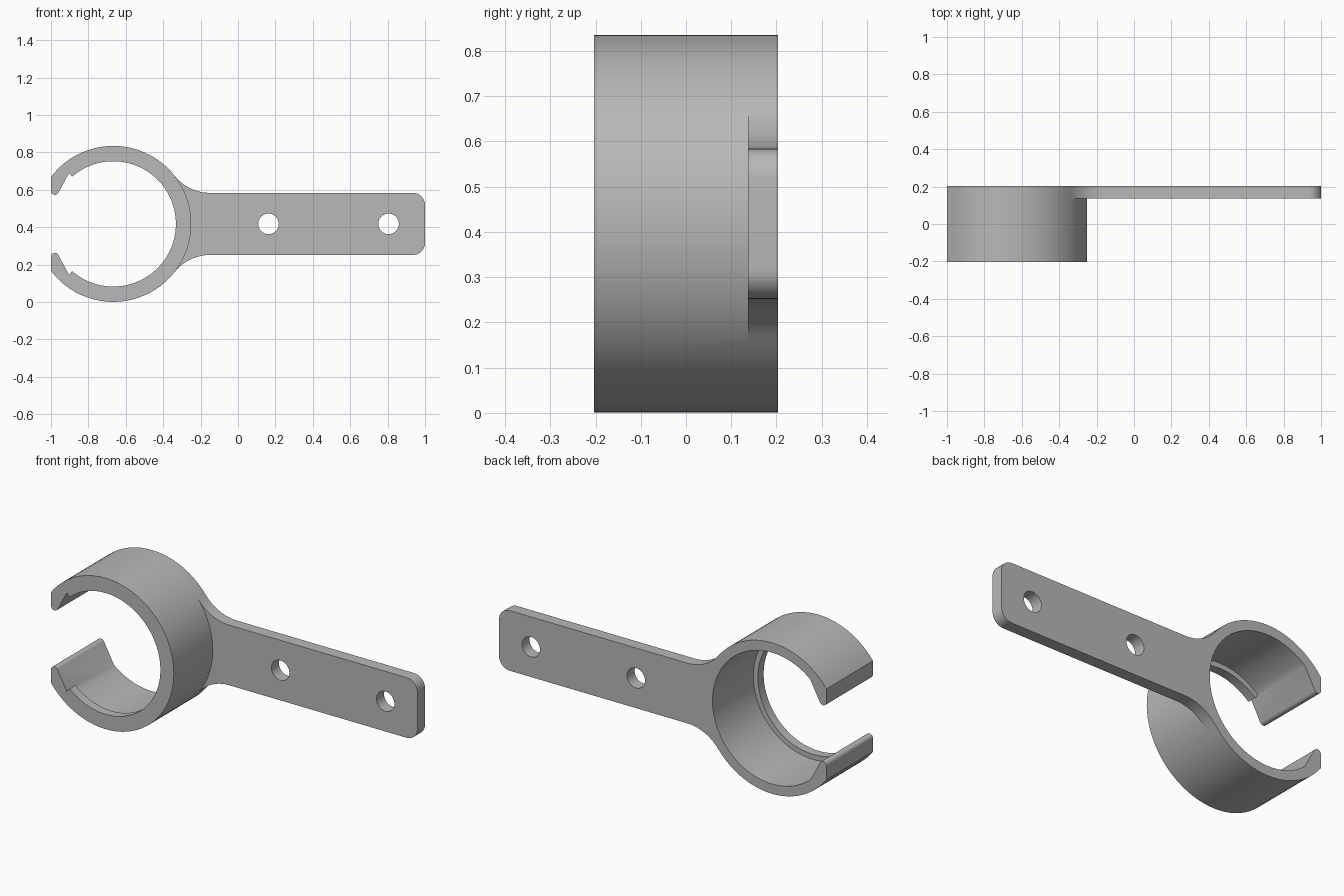
import bpy, bmesh
from math import cos, sin, pi, radians, sqrt, asin, acos
from mathutils import Vector

cube = bpy.data.objects.get("Cube")
if cube:
    bpy.data.objects.remove(cube, do_unlink=True)

# Main dimensions
CX, CZ = -0.667, 0.418            # ring centre
R_OUT, R_WALL, R_LIP = 0.417, 0.363, 0.335
BACK, FRONT = 0.203, -0.203
PLATE_FRONT = 0.137
HALF = 0.166                      # half height of the arm
FILLET, CORNER = 0.242, 0.065

grey = bpy.data.materials.new("plain grey")
grey.diffuse_color = (0.48, 0.48, 0.48, 1)
grey.use_nodes = True
grey.node_tree.nodes["Principled BSDF"].inputs["Base Color"].default_value = (0.48, 0.48, 0.48, 1)


def arc(cx, cz, r, a0, a1, n):
    """Points on an arc in the xz plane, angles in radians."""
    return [(cx + r * cos(a0 + (a1 - a0) * i / n),
             cz + r * sin(a0 + (a1 - a0) * i / n)) for i in range(n + 1)]


def mirrored(points):
    """Close an upper half outline with its reflection below the centre line."""
    return points + [(x, 2 * CZ - z) for x, z in reversed(points)]


def prism(name, outline, y0, y1):
    bm = bmesh.new()
    face = bm.faces.new([bm.verts.new((x, y0, z)) for x, z in outline])
    top = bmesh.ops.extrude_face_region(bm, geom=[face])["geom"]
    bmesh.ops.translate(bm, vec=Vector((0, y1 - y0, 0)),
                        verts=[v for v in top if isinstance(v, bmesh.types.BMVert)])
    bmesh.ops.recalc_face_normals(bm, faces=bm.faces[:])
    mesh = bpy.data.meshes.new(name)
    bm.to_mesh(mesh)
    bm.free()
    mesh.materials.append(grey)
    ob = bpy.data.objects.new(name, mesh)
    bpy.context.collection.objects.link(ob)
    return ob


def combine(target, tool, operation):
    mod = target.modifiers.new(operation.lower(), 'BOOLEAN')
    mod.operation, mod.solver, mod.object = operation, 'EXACT', tool
    tool.hide_render = True
    bpy.context.view_layer.objects.active = target
    bpy.ops.object.modifier_apply(modifier=mod.name)
    bpy.data.objects.remove(tool, do_unlink=True)


# Ring wall: open band whose jaws end in flat, rounded tips
outer_end = acos((-1 - CX) / R_OUT)
jaw = arc(-0.979, 0.594, 0.021, pi, 1.83 * pi, 7)
inner_end = radians(130)
outer = arc(CX, CZ, R_OUT, 0, outer_end, 30)
inner = arc(CX, CZ, R_WALL, inner_end, 0, 30)
half = outer + jaw + inner
lower = [(x, 2 * CZ - z) for x, z in half]
# walk: outer upper half, inner all round, outer lower half
loop = half + list(reversed(lower))[1:-1]
clip = prism("ring_clip", loop, FRONT, BACK)

# Front lip: narrower band inside the front rim
lip_end = radians(131)
lip_outline = (arc(CX, CZ, 0.39, -lip_end, lip_end, 60)
               + arc(CX, CZ, R_LIP, lip_end, -lip_end, 60))
lip = prism("front_lip", lip_outline, FRONT, FRONT + 0.05)

# Mounting arm: flared root, straight sides, rounded far corners
flare = asin((HALF + FILLET) / (R_OUT + FILLET))
flare_x = CX + sqrt((R_OUT + FILLET) ** 2 - (HALF + FILLET) ** 2)
upper = (arc(CX, CZ, 0.39, 0.02, flare, 12)
         + arc(flare_x, CZ + HALF + FILLET, FILLET, pi + flare, 1.5 * pi, 12)
         + arc(1 - CORNER, CZ + HALF - CORNER, CORNER, pi / 2, 0, 8))
arm = prism("mounting_arm", mirrored(upper), PLATE_FRONT, BACK)

# Screw holes through the arm
for x in (0.163, 0.805):
    hole = prism("hole_cutter", arc(x, CZ, 0.055, 0, 2 * pi, 32)[:-1], 0, 0.4)
    combine(arm, hole, 'DIFFERENCE')

# Join into one solid moulding
combine(clip, lip, 'UNION')
combine(clip, arm, 'UNION')
clip.name = "clip_bracket"

bpy.ops.object.select_all(action='DESELECT')
clip.select_set(True)
bpy.context.view_layer.objects.active = clip
bpy.ops.object.shade_smooth_by_angle(angle=radians(30))
